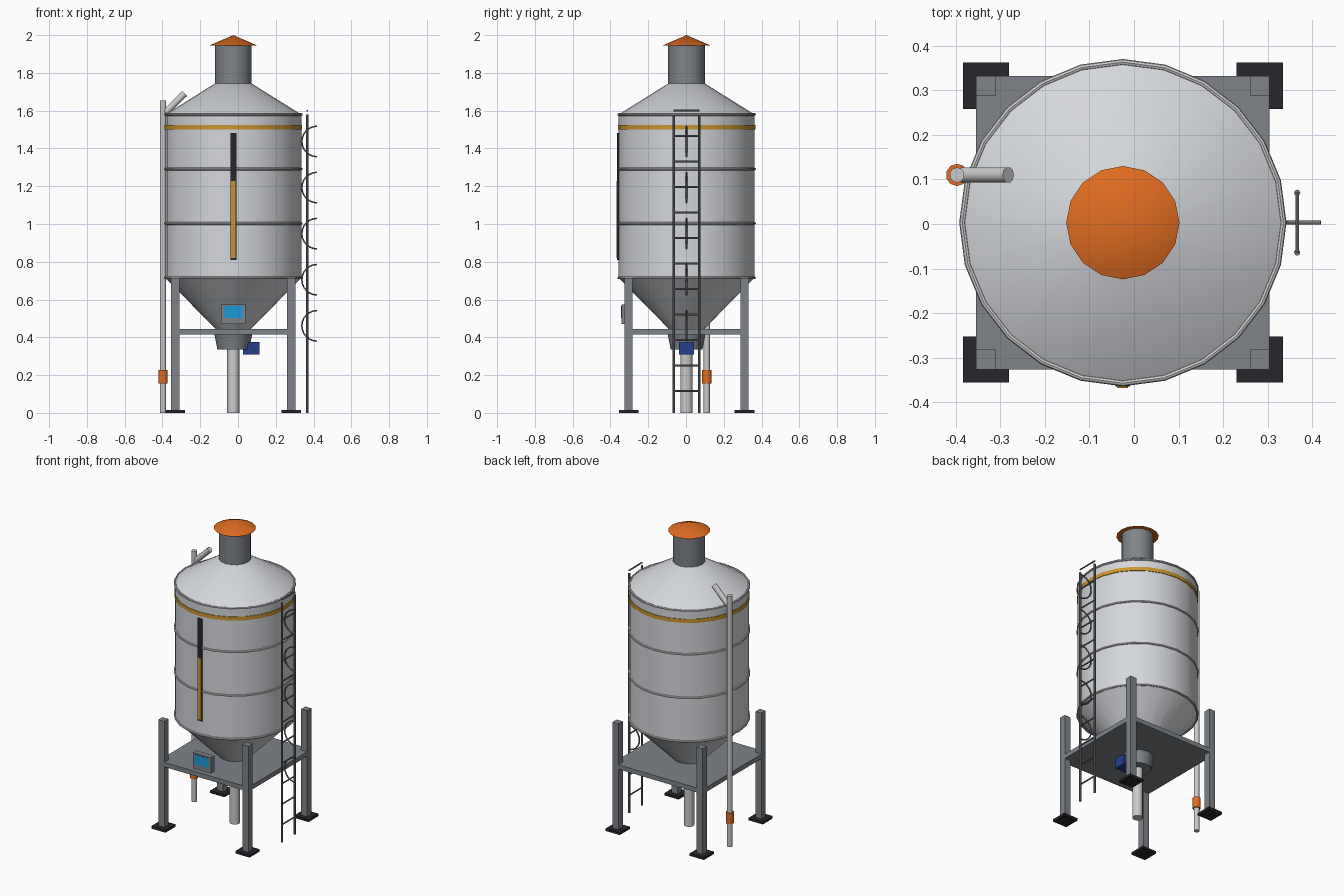
import bpy, math
from mathutils import Vector

if "Cube" in bpy.data.objects:
    bpy.data.objects.remove(bpy.data.objects["Cube"])

CX, CY = -0.025, 0.003  # tank axis


def mat(name, c):
    m = bpy.data.materials.new(name)
    m.diffuse_color = (*c, 1)
    m.use_nodes = True
    m.node_tree.nodes["Principled BSDF"].inputs["Base Color"].default_value = m.diffuse_color
    return m


ORANGE = mat("orange", (0.75, 0.15, 0.015))
AMBER = mat("amber", (0.6, 0.3, 0.025))
BLACK = mat("black", (0.02, 0.02, 0.025))
DARK = mat("dark_grey", (0.17, 0.18, 0.19))
STEEL = mat("steel", (0.21, 0.23, 0.25))
LIGHT = mat("light_grey", (0.66, 0.68, 0.71))
PALE = mat("pale_grey", (0.8, 0.81, 0.82))
BLUE = mat("blue", (0.02, 0.05, 0.27))
SCREEN = mat("screen_blue", (0.01, 0.33, 0.7))


def finish(name, m, smooth=True):
    o = bpy.context.object
    o.name = name
    o.data.materials.append(m)
    if smooth:
        bpy.ops.object.shade_smooth_by_angle(angle=math.radians(40))
    return o


def cone(name, r1, r2, z1, z2, m, n=24, x=CX, y=CY):
    bpy.ops.mesh.primitive_cone_add(vertices=n, radius1=r1, radius2=r2, depth=z2 - z1,
                                    location=(x, y, (z1 + z2) / 2))
    return finish(name, m)


def box(name, x0, x1, y0, y1, z0, z1, m):
    bpy.ops.mesh.primitive_cube_add(size=1, location=((x0 + x1) / 2, (y0 + y1) / 2, (z0 + z1) / 2))
    bpy.context.object.scale = (x1 - x0, y1 - y0, z1 - z0)
    bpy.ops.object.transform_apply(location=False, rotation=False)
    return finish(name, m, False)


def rod(name, a, b, r, m, n=8):
    a, b = Vector(a), Vector(b)
    d = b - a
    bpy.ops.mesh.primitive_cylinder_add(vertices=n, radius=r, depth=d.length, location=(a + b) / 2,
                                        rotation=d.to_track_quat('Z', 'Y').to_euler())
    return finish(name, m)


# Tank shell, roof, vent and hopper
cone("tank_body", 0.36, 0.36, 0.715, 1.58, LIGHT)
cone("tank_roof", 0.36, 0.095, 1.58, 1.745, LIGHT)
cone("hopper", 0.06, 0.36, 0.41, 0.715, LIGHT)
cone("roof_vent", 0.097, 0.097, 1.735, 1.947, STEEL, 16)
cone("vent_cap", 0.127, 0.0, 1.945, 2.0, ORANGE, 16)
for i, z in enumerate((0.715, 1.003, 1.291, 1.58)):
    bpy.ops.mesh.primitive_torus_add(major_segments=24, minor_segments=8, major_radius=0.36,
                                     minor_radius=0.007, location=(CX, CY, z))
    finish(f"tank_hoop_{i}", PALE)
cone("colour_band", 0.364, 0.364, 1.5, 1.525, AMBER)

# Level gauge
box("gauge_back", CX - 0.016, CX + 0.016, -0.364, -0.345, 0.81, 1.483, BLACK)
box("gauge_level", CX - 0.012, CX + 0.012, -0.368, -0.355, 0.82, 1.227, AMBER)

# Stand: platform, legs and feet
box("platform", CX - 0.329, CX + 0.329, CY - 0.329, CY + 0.329, 0.415, 0.445, STEEL)
for sx in (-1, 1):
    for sy in (-1, 1):
        x, y = CX + sx * 0.307, CY + sy * 0.307
        tag = ("left" if sx < 0 else "right") + ("_front" if sy < 0 else "_back")
        box("leg_" + tag, x - 0.022, x + 0.022, y - 0.022, y + 0.022, 0.01, 0.715, STEEL)
        box("foot_" + tag, x - 0.052, x + 0.052, y - 0.052, y + 0.052, 0, 0.016, BLACK)

# Outlet
cone("outlet_collar", 0.084, 0.1, 0.335, 0.417, STEEL, 12)
cone("outlet_pipe", 0.032, 0.032, 0.0, 0.34, PALE, 12)
box("motor", 0.027, 0.115, CY - 0.04, CY + 0.04, 0.308, 0.374, BLUE)

# Control panel
box("control_panel", CX - 0.066, CX + 0.066, -0.341, -0.305, 0.47, 0.575, STEEL)
box("panel_screen", CX - 0.05, CX + 0.05, -0.344, -0.335, 0.503, 0.566, SCREEN)

# Fill pipe
px, py = -0.397, 0.11
cone("fill_pipe", 0.017, 0.017, 0.0, 1.655, PALE, 10, px, py)
cone("fill_coupling", 0.025, 0.025, 0.155, 0.226, ORANGE, 10, px, py)
rod("fill_spout", (-0.383, py, 1.592), (-0.282, py, 1.691), 0.018, PALE, 10)

# Ladder with half hoops
lx = 0.366
for s, side in ((-1, "front"), (1, "back")):
    rod("ladder_rail_" + side, (lx, CY + s * 0.067, 0), (lx, CY + s * 0.067, 1.58), 0.007, DARK)
for i in range(12):
    z = 0.115 + i * 0.135
    rod(f"ladder_rung_{i}", (lx, CY - 0.068, z), (lx, CY + 0.068, z), 0.005, DARK, 6)
for i in range(5):
    cu = bpy.data.curves.new(f"ladder_hoop_{i}", 'CURVE')
    cu.dimensions = '3D'
    cu.bevel_depth = 0.0045
    cu.bevel_resolution = 1
    cu.use_fill_caps = True
    sp = cu.splines.new('POLY')
    sp.points.add(12)
    for k, p in enumerate(sp.points):
        t = math.pi / 2 + math.pi * k / 12
        p.co = (0.419 + 0.081 * math.cos(t), CY, 0.461 + i * 0.244 + 0.081 * math.sin(t), 1)
    cu.materials.append(DARK)
    bpy.context.collection.objects.link(bpy.data.objects.new(f"ladder_hoop_{i}", cu))
